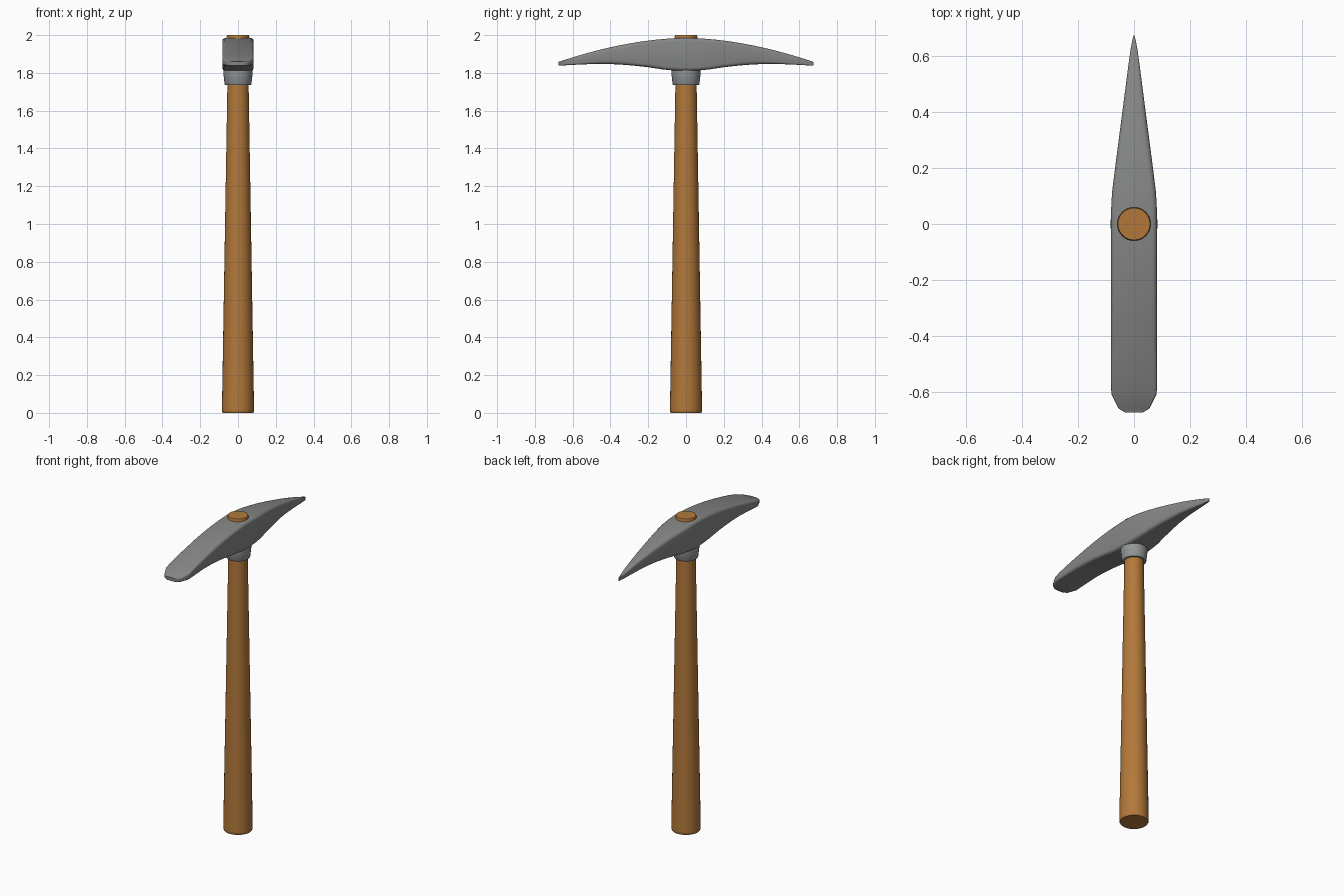
import bpy, bmesh, math

if "Cube" in bpy.data.objects:
    bpy.data.objects.remove(bpy.data.objects["Cube"])


def material(name, rgb):
    m = bpy.data.materials.new(name)
    m.diffuse_color = (*rgb, 1)
    m.use_nodes = True
    m.node_tree.nodes["Principled BSDF"].inputs["Base Color"].default_value = m.diffuse_color
    return m


wood = material("wood", (0.45, 0.19, 0.043))
steel = material("steel", (0.235, 0.243, 0.235))
collar_steel = material("light steel", (0.29, 0.305, 0.31))


def loft(name, rings, mat):
    """Skin a list of closed rings and cap both ends."""
    bm = bmesh.new()
    loops = [[bm.verts.new(p) for p in r] for r in rings]
    n = len(loops[0])
    for a, b in zip(loops, loops[1:]):
        for i in range(n):
            j = (i + 1) % n
            bm.faces.new((a[i], a[j], b[j], b[i]))
    bm.faces.new(loops[0])
    bm.faces.new(loops[-1])
    bmesh.ops.recalc_face_normals(bm, faces=bm.faces)
    me = bpy.data.meshes.new(name)
    bm.to_mesh(me)
    bm.free()
    me.materials.append(mat)
    ob = bpy.data.objects.new(name, me)
    bpy.context.collection.objects.link(ob)
    bpy.ops.object.select_all(action='DESELECT')
    ob.select_set(True)
    bpy.context.view_layer.objects.active = ob
    bpy.ops.object.shade_smooth_by_angle(angle=math.radians(35))
    return ob


def turned(name, profile, mat, n=32):
    """Round part from (radius, z) pairs."""
    loft(name, [[(r * math.cos(2 * math.pi * i / n), r * math.sin(2 * math.pi * i / n), z)
                 for i in range(n)] for r, z in profile], mat)


def interp(table, t):
    for (a, u), (b, v) in zip(table, table[1:]):
        if t <= b:
            return u + (v - u) * (t - a) / (b - a)
    return table[-1][1]


# Handle, its exposed end and the collar under the head
turned("handle", [(0.081, 0), (0.085, 0.006), (0.085, 0.02), (0.056, 1.75), (0.055, 1.9)], wood)
turned("handle_end", [(0.059, 1.9), (0.06, 1.992), (0.057, 2.0)], wood)
turned("collar", [(0.068, 1.735), (0.071, 1.74), (0.078, 1.805), (0.076, 1.84)], collar_steel)

# Head: rounded-rectangle section, chisel toward -y and point toward +y
half_width = [(-0.675, 0.03), (-0.67, 0.04), (-0.66, 0.056), (-0.61, 0.081), (-0.56, 0.083),
              (0, 0.083), (0.06, 0.082), (0.12, 0.078), (0.2, 0.068), (0.4, 0.042),
              (0.57, 0.02), (0.62, 0.013), (0.655, 0.007), (0.675, 0.002)]
underside = [(0, 1.81), (0.06, 1.812), (0.12, 1.818), (0.2, 1.830), (0.28, 1.839),
             (0.36, 1.845), (0.45, 1.848), (0.55, 1.845), (0.675, 1.838)]
stations = sorted({-0.67, -0.66, -0.61, -0.56, 0.57, 0.62, 0.655, 0.675}
                  | {round(-0.52 + 0.04 * i, 3) for i in range(27)})


def section(y):
    w = interp(half_width, y)
    top = 1.985 - 0.127 * (abs(y) / 0.675) ** 1.8
    low = interp(underside, abs(y))
    h, mid = (top - low) / 2, (top + low) / 2
    r = min(0.018, 0.4 * w, 0.4 * h)
    ring = []
    for q, (sx, sz) in enumerate([(1, 1), (-1, 1), (-1, -1), (1, -1)]):
        for k in range(4):
            a = math.pi / 2 * (q + k / 3)
            ring.append((sx * (w - r) + r * math.cos(a), y, mid + sz * (h - r) + r * math.sin(a)))
    return ring


head = [section(y) for y in stations]
head.insert(0, [(x * 0.75, -0.675, z) for x, y, z in head[0]])
loft("pick_head", head, steel)
